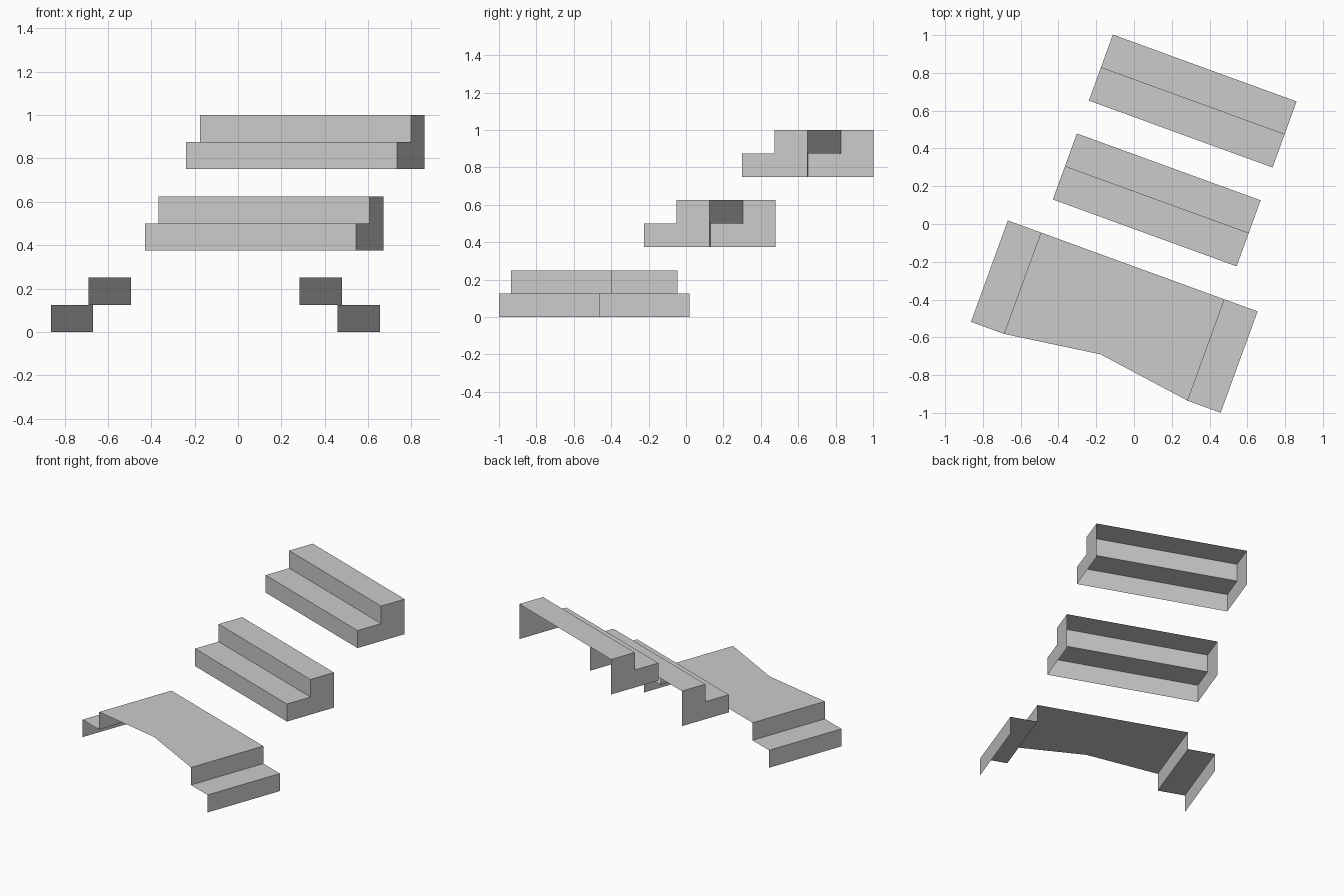
import bpy, bmesh, math
from mathutils import Matrix

cube = bpy.data.objects.get("Cube")
if cube:
    bpy.data.objects.remove(cube, do_unlink=True)

# Single plain grey
grey = bpy.data.materials.new("stair grey")
grey.use_nodes = True
GREY = (0.6, 0.6, 0.6, 1)
grey.diffuse_color = GREY
grey.node_tree.nodes["Principled BSDF"].inputs["Base Color"].default_value = GREY

TURN = Matrix.Rotation(math.radians(-20), 4, "Z")   # whole staircase is turned
LEFT, RIGHT = -0.448, 0.587                         # ends of each flight
RISE, TREAD = 0.125, 0.186


def finish(name, bm):
    bm.transform(TURN)
    mesh = bpy.data.meshes.new(name)
    bm.to_mesh(mesh)
    bm.free()
    mesh.materials.append(grey)
    obj = bpy.data.objects.new(name, mesh)
    bpy.context.collection.objects.link(obj)
    return obj


def flight(name, front, base):
    """Two steps with closed ends, open behind and below."""
    bm = bmesh.new()
    mid, back = front + TREAD, front + 2 * TREAD
    step, top = base + RISE, base + 2 * RISE
    profile = [(front, base), (front, step), (mid, step), (mid, top), (back, top)]
    left, right = ([bm.verts.new((x, y, z)) for y, z in profile] for x in (LEFT, RIGHT))
    for i in range(len(profile) - 1):
        bm.faces.new((left[i], right[i], right[i + 1], left[i + 1]))
    # End walls
    foot_l = bm.verts.new((LEFT, back, base))
    foot_r = bm.verts.new((RIGHT, back, base))
    bm.faces.new(left + [foot_l])
    bm.faces.new([foot_r] + right[::-1])
    return finish(name, bm)


def landing(name, front, back):
    """Notched platform with one step down at each side, open front and back."""
    bm = bmesh.new()
    out_l, out_r = LEFT - TREAD, RIGHT + TREAD
    top = 2 * RISE
    profile = [(out_l, 0), (out_l, RISE), (LEFT, RISE), (LEFT, top),
               (RIGHT, top), (RIGHT, RISE), (out_r, RISE), (out_r, 0)]
    near, far = ([bm.verts.new((x, y, z)) for x, z in profile] for y in (front, back))
    notch = bm.verts.new(((LEFT + RIGHT) / 2, front + 0.073, top))
    for i in range(len(profile) - 1):
        loop = [near[i], near[i + 1], far[i + 1], far[i]]
        if i == len(profile) // 2 - 1:      # the platform top takes the notch
            loop.insert(1, notch)
        bm.faces.new(loop)
    return finish(name, bm)


landing("lower_landing", -0.782, -0.211)
flight("middle_steps", -0.025, 3 * RISE)
flight("upper_steps", 0.532, 6 * RISE)
